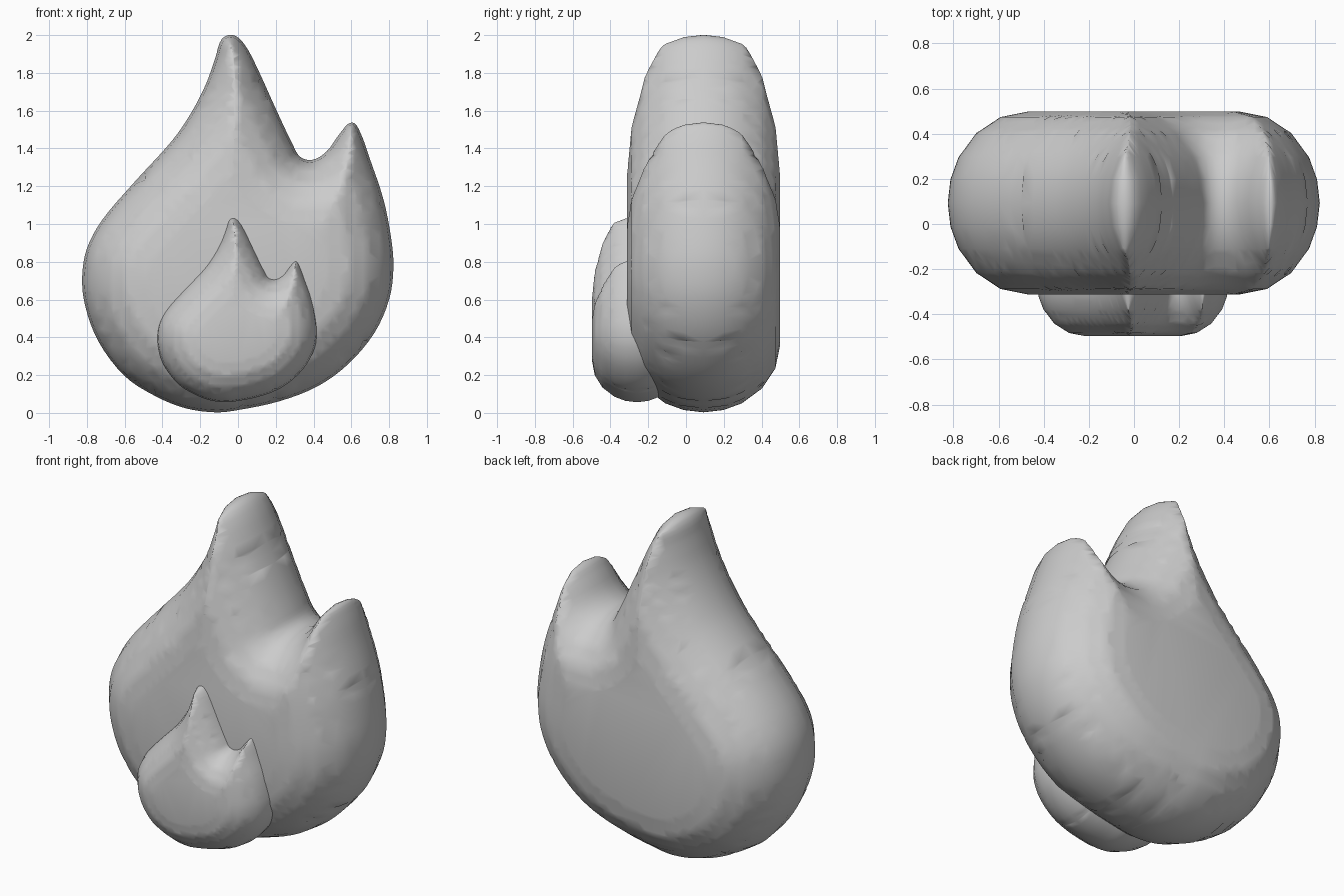
import bpy, bmesh, math
from mathutils import Vector
from mathutils.geometry import delaunay_2d_cdt, interpolate_bezier

if "Cube" in bpy.data.objects:
    bpy.data.objects.remove(bpy.data.objects["Cube"])

# Flame silhouette (x, z), clockwise from the tall tip
OUTLINE = [(-.025, 2.0), (.035, 1.95), (.10, 1.83), (.20, 1.61), (.29, 1.42), (.33, 1.355),
           (.395, 1.34), (.47, 1.385), (.54, 1.48), (.603, 1.538), (.645, 1.49), (.70, 1.34),
           (.77, 1.13), (.81, .93), (.823, .77), (.80, .60), (.72, .42), (.58, .255),
           (.42, .14), (.22, .062), (0, .015), (-.12, .003), (-.28, .025), (-.44, .09),
           (-.60, .195), (-.74, .38), (-.81, .57), (-.825, .72), (-.80, .87), (-.72, 1.02),
           (-.55, 1.22), (-.35, 1.44), (-.25, 1.585), (-.17, 1.74), (-.12, 1.88), (-.085, 1.98)]
ANGLES = [math.radians(a) for a in (0, 15, 30, 50, 70, 90)]


def smooth_loop(pts, res=4):
    """Closed smooth curve through the points."""
    n, out = len(pts), []
    for i in range(n):
        a, b, c, d = (pts[(i + k) % n] for k in (-1, 0, 1, 2))
        s = (c - b).length / 3
        t0, t1 = (c - a).normalized() * s, (d - b).normalized() * s
        out += [p.to_2d() for p in interpolate_bezier(b, b + t0, c - t1, c, res + 1)[:-1]]
    return out


def flame(name, sx, sz, x0, z0, y0, depth, inset):
    loop = smooth_loop([Vector((x0 + x * sx, z0 + z * sz)) for x, z in OUTLINE])
    n = len(loop)
    segs = [(a.x, a.y, b.x - a.x, b.y - a.y, (b - a).length_squared)
            for a, b in zip(loop, loop[1:] + loop[:1])]
    levels = [inset * (1 - math.cos(a)) for a in ANGLES]
    heights = [depth * math.sin(a) for a in ANGLES]

    def dist(p):
        best = 9.0
        for ax, ay, dx, dy, l2 in segs:
            px, py = p.x - ax, p.y - ay
            t = min(1, max(0, (px * dx + py * dy) / l2))
            best = min(best, (px - t * dx) ** 2 + (py - t * dy) ** 2)
        return math.sqrt(best)

    def inside(p):
        odd = False
        for ax, ay, dx, dy, _ in segs:
            if (ay > p.y) != (ay + dy > p.y) and p.x < ax + dx * (p.y - ay) / dy:
                odd = not odd
        return odd

    def height(d):
        for k in range(len(levels) - 1):
            if d < levels[k + 1]:
                f = (d - levels[k]) / (levels[k + 1] - levels[k])
                return heights[k] + f * (heights[k + 1] - heights[k])
        return depth

    # inset rings, stopped where they meet the ridge of a tip
    extra = []
    for i in range(n):
        t = loop[(i + 1) % n] - loop[i - 1]
        nrm = Vector((t.y, -t.x)).normalized()
        low, high = 0.0, None
        for d in levels[1:]:
            p = loop[i] + nrm * d
            if dist(p) < d - inset * .015 or not inside(p):
                high = d
                break
            extra.append(p)
            low = d
        if high:
            for _ in range(8):
                mid = (low + high) / 2
                p = loop[i] + nrm * mid
                if dist(p) < mid - inset * .01 or not inside(p):
                    high = mid
                else:
                    low = mid
            extra.append(loop[i] + nrm * low)
    # loose fill points between the rings
    step = inset * .12
    for i in range(int(2 / step)):
        for j in range(int(2.1 / step)):
            p = Vector((-1 + i * step, j * step))
            if inside(p):
                d = dist(p)
                if d < inset and min(abs(d - l) for l in levels) > inset * .03:
                    extra.append(p)

    res = delaunay_2d_cdt(loop + extra, [], [list(range(n))], 1, inset * .008)
    bm = bmesh.new()
    hs = []
    for p in res[0]:
        d = dist(p)
        hs.append(0 if d < 1e-4 else height(d))
    front = [bm.verts.new((p.x, y0 - h, p.y)) for p, h in zip(res[0], hs)]
    back = [f if h == 0 else bm.verts.new((f.co.x, y0 + h, f.co.z)) for f, h in zip(front, hs)]
    for f in res[2]:
        bm.faces.new([front[k] for k in f])
        if any(hs[k] for k in f):
            bm.faces.new([back[k] for k in reversed(f)])
    bmesh.ops.recalc_face_normals(bm, faces=bm.faces)
    for f in bm.faces:
        f.smooth = True
    me = bpy.data.meshes.new(name)
    bm.to_mesh(me)
    bm.free()
    ob = bpy.data.objects.new(name, me)
    bpy.context.collection.objects.link(ob)
    return ob


# Large flame and the smaller one in front of it
flame("outer_flame", 1, 1, 0, 0, .093, .405, .355)
flame("inner_flame", .515, .49, -.005, .055, -.26, .237, .215)
